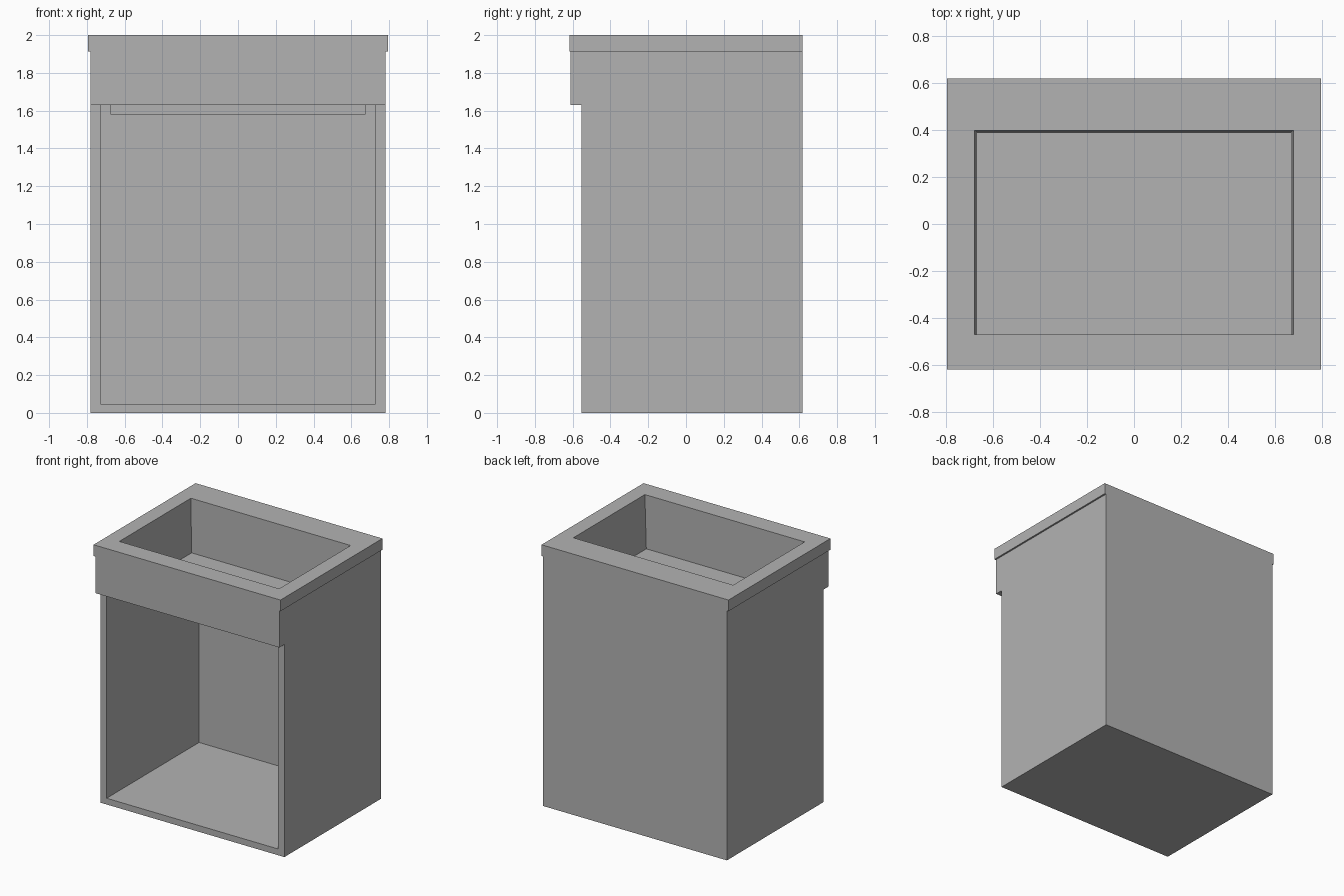
import bpy
import bmesh

cube = bpy.data.objects.get("Cube")
if cube:
    bpy.data.objects.remove(cube, do_unlink=True)

GREY = (0.45, 0.45, 0.45, 1.0)
grey = bpy.data.materials.new("plain grey")
grey.use_nodes = True
grey.diffuse_color = GREY
grey.node_tree.nodes["Principled BSDF"].inputs["Base Color"].default_value = GREY


def loft(name, rings):
    """Join rectangular rings (half width, front, back, height) and cap both ends."""
    bm = bmesh.new()
    loops = [[bm.verts.new(p) for p in ((-w, f, z), (w, f, z), (w, b, z), (-w, b, z))]
             for w, f, b, z in rings]
    for low, high in zip(loops, loops[1:]):
        for i in range(4):
            j = (i + 1) % 4
            bm.faces.new((low[i], low[j], high[j], high[i]))
    bm.faces.new(loops[0])
    bm.faces.new(loops[-1])
    bmesh.ops.recalc_face_normals(bm, faces=bm.faces)
    mesh = bpy.data.meshes.new(name)
    bm.to_mesh(mesh)
    bm.free()
    mesh.materials.append(grey)
    obj = bpy.data.objects.new(name, mesh)
    bpy.context.collection.objects.link(obj)
    return obj


def box(name, half_width, front, back, bottom, top):
    return loft(name, [(half_width, front, back, z) for z in (bottom, top)])


COUNTER_BOTTOM = 1.914
BODY_FRONT, BACK = -0.552, 0.618

# Cabinet shell: floor, two sides and back, open at the front and under the counter
cabinet = box("cabinet_body", 0.78, BODY_FRONT, BACK, 0, COUNTER_BOTTOM)
cutter = box("cabinet_cutter", 0.728, -0.8, BACK - 0.05, 0.048, 2.2)
cutter.hide_render = True
cut = cabinet.modifiers.new("hollow", 'BOOLEAN')
cut.operation = 'DIFFERENCE'
cut.solver = 'EXACT'
cut.object = cutter
bpy.context.view_layer.objects.active = cabinet
bpy.ops.object.modifier_apply(modifier=cut.name)
bpy.data.objects.remove(cutter, do_unlink=True)

# Apron panel across the top of the front
box("front_apron", 0.78, -0.612, BODY_FRONT, 1.63, COUNTER_BOTTOM)

# Counter and its slightly tapered basin, lofted from the basin underside to its floor
loft("counter_with_basin", [
    (0.675, -0.478, 0.398, 1.58),
    (0.686, -0.478, 0.404, COUNTER_BOTTOM),
    (0.793, -0.618, BACK, COUNTER_BOTTOM),
    (0.793, -0.618, BACK, 2.0),
    (0.678, -0.47, 0.397, 2.0),
    (0.666, -0.47, 0.389, 1.587),
])
